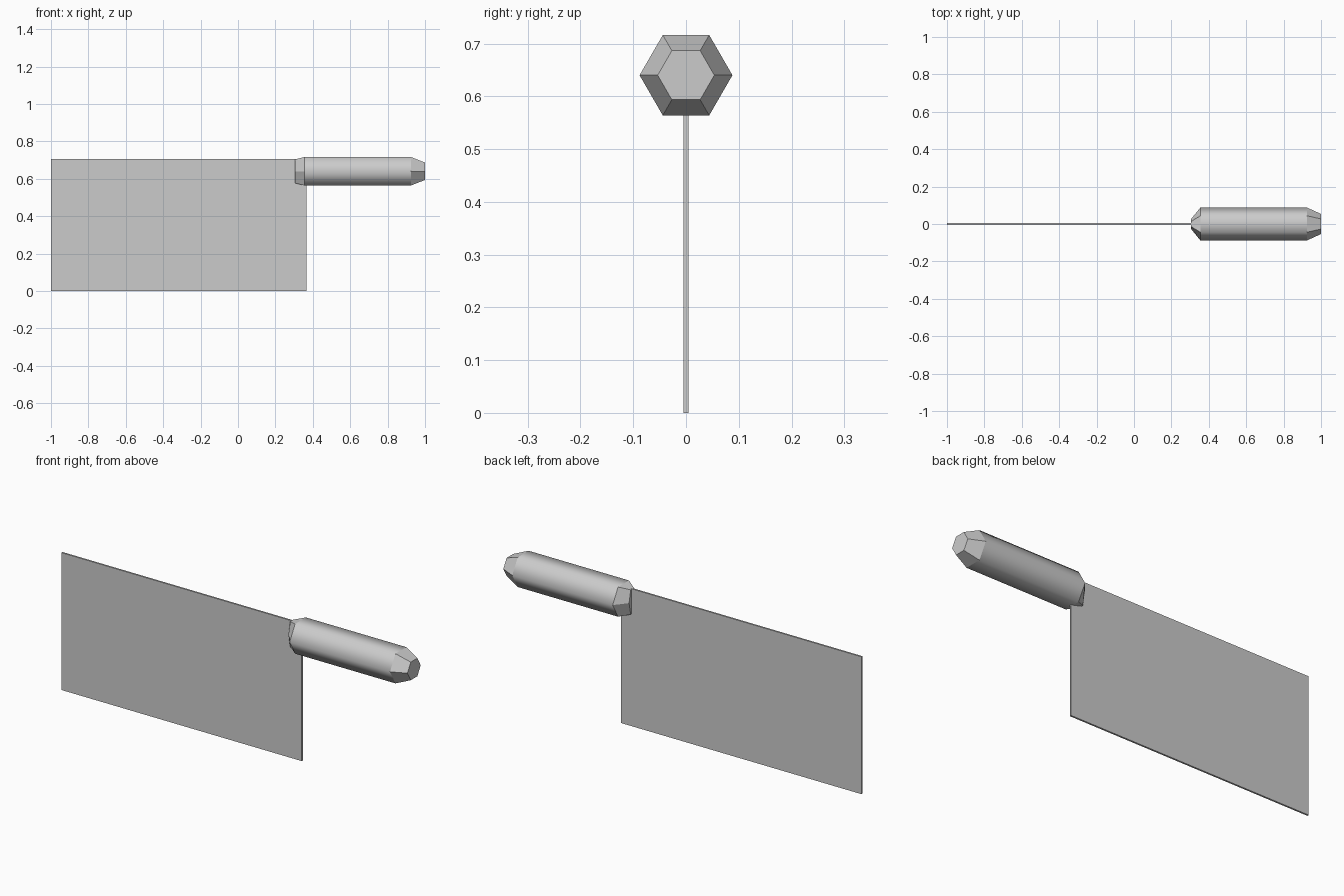
import bpy, bmesh
from math import cos, sin, pi

cube = bpy.data.objects.get("Cube")
if cube:
    bpy.data.objects.remove(cube)

grey = bpy.data.materials.new("plain grey")
grey.use_nodes = True
grey.diffuse_color = (0.6, 0.6, 0.6, 1)
grey.node_tree.nodes["Principled BSDF"].inputs["Base Color"].default_value = (0.6, 0.6, 0.6, 1)


def finish(name, bm):
    bmesh.ops.recalc_face_normals(bm, faces=bm.faces)
    mesh = bpy.data.meshes.new(name)
    bm.to_mesh(mesh)
    bm.free()
    mesh.materials.append(grey)
    obj = bpy.data.objects.new(name, mesh)
    bpy.context.collection.objects.link(obj)
    return obj


# Blade: a thin rectangular slab
BLADE_X = (-1.0, 0.365)
BLADE_HEIGHT = 0.705
bm = bmesh.new()
bmesh.ops.create_cube(bm, size=1)
bmesh.ops.scale(bm, verts=bm.verts, vec=(BLADE_X[1] - BLADE_X[0], 0.009, BLADE_HEIGHT))
bmesh.ops.translate(bm, verts=bm.verts, vec=(sum(BLADE_X) / 2, 0, BLADE_HEIGHT / 2))
finish("blade", bm)

# Handle: hexagonal rings (x, width scale, height scale) joined along x
RADIUS, CENTRE_Z, SIDES = 0.088, 0.64, 6
sections = [(0.305, 0.3, 0.83), (0.355, 1, 1), (0.925, 1, 1), (1.0, 0.61, 0.61)]
bm = bmesh.new()
rings = []
for x, wide, tall in sections:
    angles = [2 * pi * i / SIDES for i in range(SIDES)]
    rings.append([bm.verts.new((x, RADIUS * wide * cos(a), CENTRE_Z + RADIUS * tall * sin(a)))
                  for a in angles])

for k, (a, b) in enumerate(zip(rings, rings[1:])):
    for i in range(SIDES):
        j = (i + 1) % SIDES
        face = bm.faces.new((a[i], a[j], b[j], b[i]))
        face.smooth = k == 1  # rounded grip, faceted ends
bm.faces.new(rings[0])
bm.faces.new(rings[-1])

# Keep the faceted ends crisp
for edge in bm.edges:
    edge.smooth = all(f.smooth for f in edge.link_faces)
finish("handle", bm)
